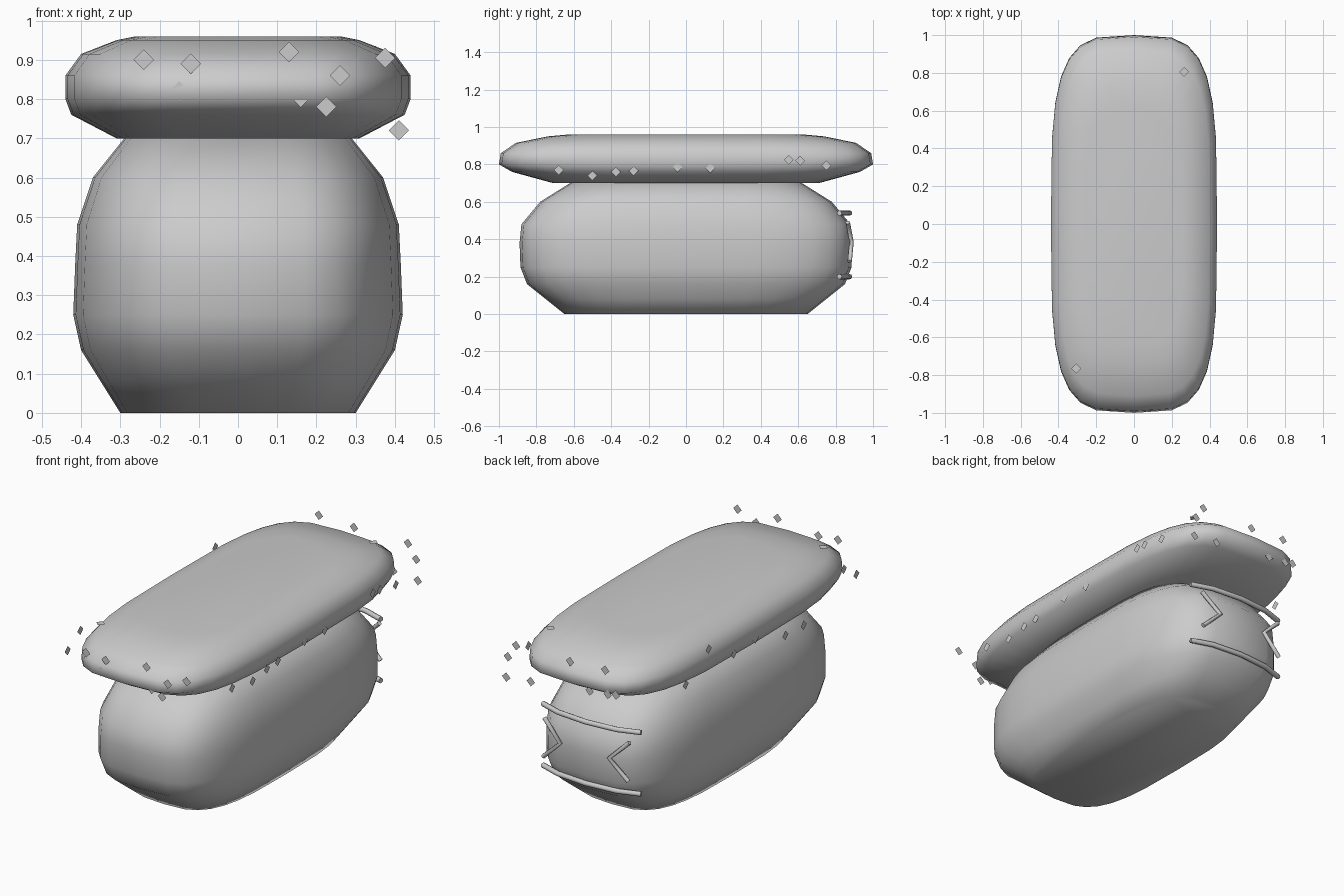
import bpy, bmesh
from math import cos, sin, pi, copysign

if "Cube" in bpy.data.objects:
    bpy.data.objects.remove(bpy.data.objects["Cube"])

SIDES = 28


def finish(name, bm, smooth=True):
    me = bpy.data.meshes.new(name)
    bmesh.ops.recalc_face_normals(bm, faces=bm.faces)
    for f in bm.faces:
        f.smooth = smooth
    bm.to_mesh(me)
    bm.free()
    ob = bpy.data.objects.new(name, me)
    bpy.context.collection.objects.link(ob)
    return ob


def pillow(name, levels, n):
    """Loft of superellipse rings; levels are (z, half width, half length)."""
    bm = bmesh.new()
    rings = []
    for z, hx, hy in levels:
        ring = []
        for i in range(SIDES):
            a = 2 * pi * i / SIDES
            c, s = cos(a), sin(a)
            ring.append(bm.verts.new((hx * copysign(abs(c) ** (2 / n), c),
                                      hy * copysign(abs(s) ** (2 / n), s), z)))
        rings.append(ring)
    for lo, hi in zip(rings, rings[1:]):
        for i in range(SIDES):
            j = (i + 1) % SIDES
            bm.faces.new((lo[i], lo[j], hi[j], hi[i]))
    bm.faces.new(rings[0][::-1])
    bm.faces.new(rings[-1])
    return finish(name, bm)


def stroke(name, points, radius=0.012):
    """Thin round rod through a few points."""
    cu = bpy.data.curves.new(name, 'CURVE')
    cu.dimensions = '3D'
    cu.bevel_depth = radius
    cu.bevel_resolution = 2
    cu.use_fill_caps = True
    sp = cu.splines.new('POLY')
    sp.points.add(len(points) - 1)
    for p, co in zip(sp.points, points):
        p.co = (*co, 1)
    ob = bpy.data.objects.new(name, cu)
    bpy.context.collection.objects.link(ob)


# Rice block and topping slab
pillow("rice_block", [(0, .30, .65), (.08, .35, .75), (.16, .40, .85), (.25, .42, .885),
                      (.38, .415, .89), (.48, .41, .88), (.60, .37, .78), (.70, .29, .62)], 3.4)
pillow("topping_slab", [(.70, .31, .71), (.76, .425, .93), (.80, .44, 1.0), (.86, .44, .99),
                        (.915, .40, .91), (.95, .31, .74), (.96, .26, .63)], 3.8)

# Face on the back end: two bars and two chevron eyes
for name, z in (("upper_bar", .54), ("lower_bar", .20)):
    stroke(name, [(-.30, .82, z), (-.18, .86, z), (0, .875, z), (.18, .86, z), (.30, .82, z)], .014)
for name, s in (("left_eye", -1), ("right_eye", 1)):
    stroke(name, [(s * .26, .865, .49), (s * .15, .885, .385), (s * .26, .875, .28)])

# Diamond flakes lying on the planes around the slab
W, L, T, R = .44, .985, .962, .026
sides = {
    "right": [(-.68, .77), (-.5, .74), (-.375, .76), (-.28, .765), (-.045, .785),
              (.13, .78), (.55, .825), (.61, .82), (.75, .795)],
    "left": [(.63, .77), (.43, .89), (.21, .78), (.02, .79), (-.24, .71),
             (-.4, .705), (-.75, .88), (-.86, .81)],
    "front": [(-.24, .90), (-.12, .89), (-.15, .82), (.13, .92), (.26, .86),
              (.16, .805), (.225, .78), (.375, .905)],
    "back": [(.41, .72), (.26, .735), (.4, .835), (.35, .91), (.02, .91),
             (-.195, .92), (-.1, .78), (-.21, .79), (-.26, .80)],
    "top": [(-.305, -.765), (.265, .805)],
}
place = {
    "right": lambda u, v: (W, u, v),
    "left": lambda u, v: (-W, u, v),
    "front": lambda u, v: (u, -L, v),
    "back": lambda u, v: (u, L, v),
    "top": lambda u, v: (u, v, T),
}
for side, spots in sides.items():
    bm = bmesh.new()
    for u, v in spots:
        bm.faces.new([bm.verts.new(place[side](u + du, v + dv))
                      for du, dv in ((R, 0), (0, R), (-R, 0), (0, -R))])
    finish(side + "_flakes", bm, smooth=False)
